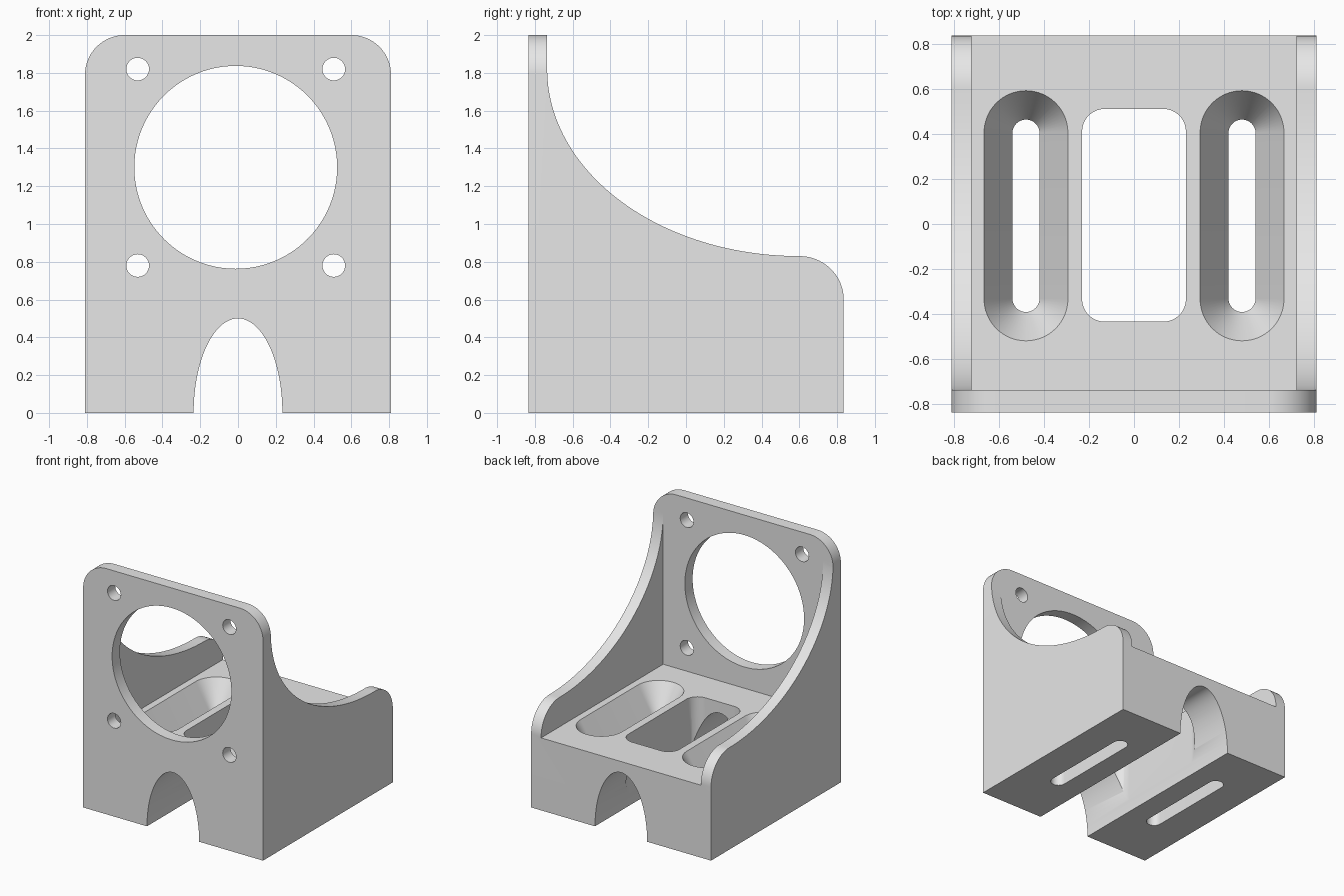
import bpy, bmesh
from math import sin, cos, pi, radians

old = bpy.data.objects.get("Cube")
if old:
    bpy.data.objects.remove(old)

grey = bpy.data.materials.new("light grey")
grey.use_nodes = True
colour = (0.8, 0.8, 0.8, 1)
grey.diffuse_color = colour
grey.node_tree.nodes["Principled BSDF"].inputs["Base Color"].default_value = colour


def arc(cu, cv, ru, rv, start, end, steps=24):
    """Points on an elliptical arc, angles in degrees."""
    angles = [radians(start + (end - start) * i / steps) for i in range(steps + 1)]
    return [(cu + ru * cos(a), cv + rv * sin(a)) for a in angles]


def rounded_rect(u0, u1, v0, v1, r):
    return (arc(u1 - r, v1 - r, r, r, 0, 90) + arc(u0 + r, v1 - r, r, r, 90, 180)
            + arc(u0 + r, v0 + r, r, r, 180, 270) + arc(u1 - r, v0 + r, r, r, 270, 360))


def slot_outline(cx, y0, y1, r):
    return arc(cx, y1 - r, r, r, 0, 180, 32) + arc(cx, y0 + r, r, r, 180, 360, 32)


def circle(cu, cv, r, steps=32):
    return arc(cu, cv, r, r, 0, 360, steps)[:-1]


def loft(name, axis, sections):
    """Solid through matching outlines placed along an axis."""
    place = {"x": lambda u, v, t: (t, u, v),
             "y": lambda u, v, t: (u, t, v),
             "z": lambda u, v, t: (u, v, t)}[axis]
    bm = bmesh.new()
    rings = [[bm.verts.new(place(u, v, t)) for u, v in pts] for t, pts in sections]
    n = len(rings[0])
    bm.faces.new(rings[0])
    bm.faces.new(rings[-1])
    for a, b in zip(rings, rings[1:]):
        for i in range(n):
            j = (i + 1) % n
            bm.faces.new((a[i], a[j], b[j], b[i]))
    bmesh.ops.recalc_face_normals(bm, faces=bm.faces)
    mesh = bpy.data.meshes.new(name)
    bm.to_mesh(mesh)
    bm.free()
    mesh.materials.append(grey)
    obj = bpy.data.objects.new(name, mesh)
    bpy.context.collection.objects.link(obj)
    return obj


def prism(name, axis, lo, hi, pts):
    return loft(name, axis, [(lo, pts), (hi, pts)])


def combine(target, tool, operation="DIFFERENCE"):
    mod = target.modifiers.new(tool.name, "BOOLEAN")
    mod.operation, mod.object, mod.solver = operation, tool, "EXACT"
    tool.hide_render = True
    bpy.context.view_layer.objects.active = target
    bpy.ops.object.modifier_apply(modifier=mod.name)
    bpy.data.objects.remove(tool)


W, D, FLOOR, PLATE = 0.81, 0.835, 0.59, -0.735   # half width, half depth, floor top, plate back

# Front outline with rounded top corners and an arched tunnel below
outline = ([(W, 0)] + arc(W - 0.21, 1.79, 0.21, 0.21, 0, 90)
           + arc(0.21 - W, 1.79, 0.21, 0.21, 90, 180) + [(-W, 0)]
           + arc(0, 0, 0.235, 0.5, 180, 0, 48))
bracket = prism("motor_bracket", "y", -D, D, outline)

# Side outline: tall plate, sweeping gusset and rounded rear shoulder
side = ([(-D, -0.1), (-D, 2.1), (PLATE, 2.1)]
        + arc(0.6, 1.82, 0.6 - PLATE, 0.99, 180, 270, 48)
        + arc(0.6, 0.6, D - 0.6, 0.23, 90, 0) + [(D, -0.1)])
combine(bracket, prism("side_outline", "x", -1, 1, side), "INTERSECT")

# Open space between the side walls
space = [(-0.72, FLOOR), (0.72, FLOOR), (0.72, 2.2), (-0.72, 2.2)]
combine(bracket, prism("inner_space", "y", PLATE, 1, space))

# Motor opening and four screw holes in the plate
cx, cz = -0.012, 1.3
combine(bracket, prism("motor_opening", "y", -1, -0.7, circle(cx, cz, 0.537, 96)))
for sx in (-1, 1):
    for sz in (-1, 1):
        hole = circle(cx + sx * 0.519, cz + sz * 0.52, 0.06)
        combine(bracket, prism("screw_hole", "y", -1, -0.7, hole))

# Central window through the floor into the tunnel
combine(bracket, prism("floor_window", "z", 0.02, 0.8,
                       rounded_rect(-0.23, 0.23, -0.433, 0.51, 0.1)))

# Countersunk mounting slots on both sides
for sx in (-1, 1):
    narrow = slot_outline(sx * 0.479, -0.39, 0.463, 0.06)
    wide = slot_outline(sx * 0.479, -0.518, 0.591, 0.186)
    combine(bracket, loft("mounting_slot", "z",
                          [(-0.1, narrow), (0.38, narrow), (FLOOR, wide), (0.7, wide)]))

# Smooth curves, crisp edges
bpy.ops.object.select_all(action="DESELECT")
bracket.select_set(True)
bpy.context.view_layer.objects.active = bracket
bpy.ops.object.shade_smooth_by_angle(angle=radians(30))
